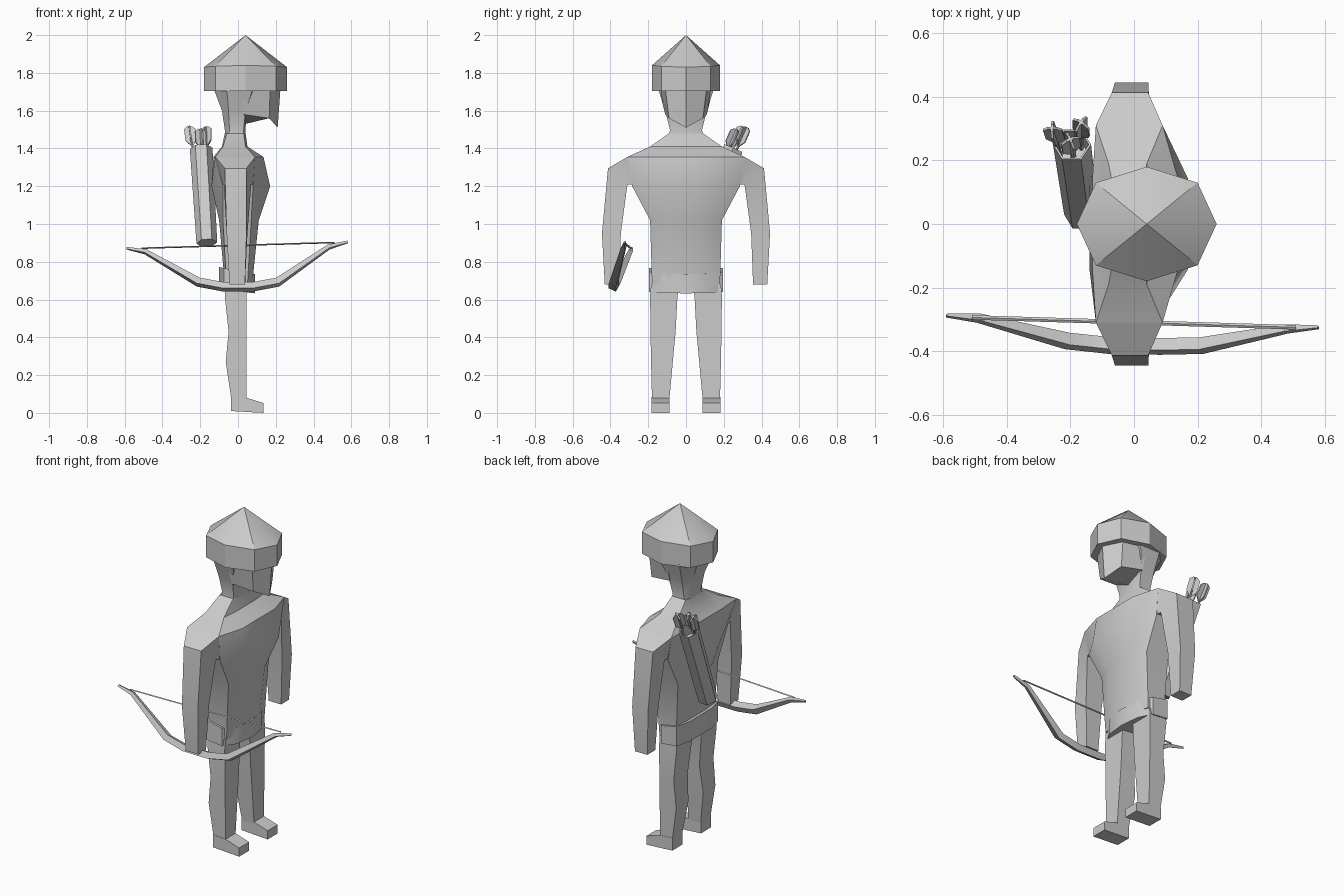
import bpy, bmesh, math
from mathutils import Vector

if "Cube" in bpy.data.objects:
    bpy.data.objects.remove(bpy.data.objects["Cube"])

grey = bpy.data.materials.new("plain grey")
grey.diffuse_color = (0.6, 0.6, 0.6, 1)
grey.use_nodes = True
grey.node_tree.nodes["Principled BSDF"].inputs["Base Color"].default_value = grey.diffuse_color


def finish(name, bm):
    """Turn a bmesh into a named, softly shaded object."""
    bmesh.ops.recalc_face_normals(bm, faces=bm.faces[:])
    me = bpy.data.meshes.new(name)
    bm.to_mesh(me)
    bm.free()
    me.materials.append(grey)
    ob = bpy.data.objects.new(name, me)
    bpy.context.collection.objects.link(ob)
    bpy.ops.object.select_all(action='DESELECT')
    ob.select_set(True)
    bpy.context.view_layer.objects.active = ob
    bpy.ops.object.shade_smooth_by_angle(angle=math.radians(30))
    return ob


def loft(name, rings, cap_start=True, cap_end=True):
    """Skin a list of equal-length point rings."""
    bm = bmesh.new()
    vs = [[bm.verts.new(p) for p in r] for r in rings]
    n = len(vs[0])
    for a, b in zip(vs, vs[1:]):
        for i in range(n):
            j = (i + 1) % n
            bm.faces.new((a[i], a[j], b[j], b[i]))
    if cap_start:
        bm.faces.new(vs[0])
    if cap_end:
        bm.faces.new(vs[-1])
    return finish(name, bm)


def body_ring(z, xb, xf, sb, sf, hw, k=0.5):
    """Eight-point level ring: flat front and back, narrower sides."""
    half = [(xf, hw * k), (sf, hw), (sb, hw), (xb, hw * k)]
    pts = half + [(x, -y) for x, y in reversed(half)]
    return [(x, y, z) for x, y in pts]


# Torso and neck, from the hips up to the skull
loft("torso", [body_ring(*r) for r in (
    (0.68, -0.07, 0.075, -0.06, 0.05, 0.18),
    (1.02, -0.10, 0.11, -0.08, 0.07, 0.19),
    (1.20, -0.14, 0.17, -0.08, 0.08, 0.285),
    (1.355, -0.13, 0.135, -0.12, 0.09, 0.31),
    (1.41, -0.085, 0.05, -0.08, 0.04, 0.19),
    (1.48, -0.07, 0.04, -0.06, 0.03, 0.09))])
loft("neck_and_skull", [body_ring(*r) for r in (
    (1.46, -0.07, 0.04, -0.05, 0.03, 0.09),
    (1.50, -0.07, 0.04, -0.045, 0.03, 0.085),
    (1.60, -0.085, 0.045, -0.05, 0.04, 0.11),
    (1.72, -0.13, 0.10, -0.06, 0.08, 0.15))])

# Face block with a centre ridge and pointed chin
loft("face", [
    [(0.03, -.145, 1.72), (0.17, -.11, 1.72), (0.225, 0, 1.72),
     (0.17, .11, 1.72), (0.03, .145, 1.72), (0.03, 0, 1.72)],
    [(0.03, -.11, 1.58), (0.165, -.09, 1.56), (0.21, 0, 1.51),
     (0.165, .09, 1.56), (0.03, .11, 1.58), (0.04, 0, 1.53)]])

# Hat: eight-sided band and pointed crown
brim = [(-.18, 0, 1.83), (-.12, .13, 1.835), (.04, .18, 1.84), (.20, .13, 1.835),
        (.26, 0, 1.83), (.20, -.13, 1.835), (.04, -.18, 1.84), (-.12, -.13, 1.835)]
bm = bmesh.new()
low = [bm.verts.new((x, y, 1.705)) for x, y, z in brim]
top = [bm.verts.new(p) for p in brim]
tip = bm.verts.new((0.04, 0, 2.0))
for i in range(8):
    j = (i + 1) % 8
    bm.faces.new((low[i], low[j], top[j], top[i]))
    bm.faces.new((top[i], top[j], tip))
bm.faces.new(low)
finish("hat", bm)

# Belt, dipping towards the front
belt = [(0.09, 0), (0.075, 0.12), (0.03, 0.195), (-0.075, 0.195), (-0.10, 0.10),
        (-0.10, -0.10), (-0.075, -0.195), (0.03, -0.195), (0.075, -0.12)]
loft("belt", [[(x, y, z - t * x) for x, y in belt]
              for z, t in ((0.642, 0.1), (0.752, 0.2))])

for side, s in (("left", 1), ("right", -1)):
    # Arm: (back x, front x, outer y, outer z, inner y, inner z)
    loft(side + "_arm", [
        [(xb, s * yo, zo), (xf, s * yo, zo), (xf2, s * yi, zi), (xb2, s * yi, zi)]
        for xb, xf, xb2, xf2, yo, zo, yi, zi in (
            (-.12, .09, -.08, .08, .31, 1.355, .285, 1.21),
            (-.07, .045, -.075, .07, .413, 1.295, .31, 1.21),
            (-.06, .045, -.06, .05, .445, 0.95, .345, 0.95),
            (-.045, .037, -.045, .037, .43, 0.68, .355, 0.68))], cap_start=False)
    # Leg
    loft(side + "_leg", [
        [(xb, s * yi, z), (xf, s * yi, z), (xf, s * yo, z), (xb, s * yo, z)]
        for z, xb, xf, yi, yo in (
            (0.68, -.07, .045, .03, .185), (0.62, -.07, .045, .045, .19),
            (0.43, -.05, .045, .055, .188), (0.27, -.065, .045, .07, .185),
            (0.07, -.035, .045, .088, .18))])
    # Foot
    loft(side + "_foot", [
        [(x, s * .088, z0), (x, s * .182, z0), (x, s * .182, z1), (x, s * .088, z1)]
        for x, z0, z1 in ((-.037, .01, .085), (.045, .005, .08), (.135, 0, .052))])

# Quiver: leaning open hexagonal tube
base, mouth = Vector((-0.165, 0.03, 0.90)), Vector((-0.195, 0.25, 1.40))
axis = (mouth - base).normalized()
u = axis.cross(Vector((0, 1, 0))).normalized()
if u.x < 0:
    u = -u
v = axis.cross(u)


def hexagon(c, r):
    return [c + r * (u * math.cos(i * math.pi / 3) + v * math.sin(i * math.pi / 3))
            for i in range(6)]


loft("quiver", [hexagon(base, 0.055), hexagon(mouth, 0.06), hexagon(mouth, 0.053),
                hexagon(mouth - axis * 0.08, 0.05)])

# Arrows: thin shafts with crossed feather plates
for i, (du, dv, up) in enumerate(((-0.04, 0.0, 0.13), (0.025, 0.02, 0.13), (0.0, -0.025, 0.10))):
    a = mouth + u * du + v * dv - axis * 0.08
    b = mouth + u * du * 1.4 + v * dv + axis * up
    d = (b - a).normalized()
    for k in range(2):
        w = (u * math.cos(i + k * 1.57) + v * math.sin(i + k * 1.57))
        t = d.cross(w).normalized() * 0.004
        rings = []
        for c, h in ((a, .005), (b - d * .11, .005), (b - d * .08, .03),
                     (b - d * .015, .03), (b, .012)):
            rings.append([c + w * h + t, c - w * h + t, c - w * h - t, c + w * h - t])
        loft(f"arrow_{i}_{k}", rings)

# Bow limbs: inner edge, outer edge along a curved path
limb = ((-.59, -.288, .872, .004), (-.49, -.296, .853, .012), (-.21, -.368, .692, .021),
        (-.08, -.382, .668, .021), (.08, -.385, .668, .021), (.21, -.383, .692, .021),
        (.48, -.33, .878, .012), (.58, -.325, .905, .004))
rings = []
for i, (x, y, z, w) in enumerate(limb):
    c = Vector((x, y, z))
    run = Vector(limb[min(i + 1, 7)][:3]) - Vector(limb[max(i - 1, 0)][:3])
    wide = Vector((0, 0.9, -0.43))
    thick = run.cross(wide).normalized() * max(w * 0.85, 0.006)
    wide = wide * w
    rings.append([c + wide + thick, c - wide + thick, c - wide - thick, c + wide - thick])
loft("bow", rings)

# Bow string
loft("bow_string", [[(x, y + a, z + b) for a, b in ((.007, 0), (0, .004), (-.007, 0), (0, -.004))]
                    for x, y, z in ((-.51, -.294, .872), (.51, -.325, .902))])
